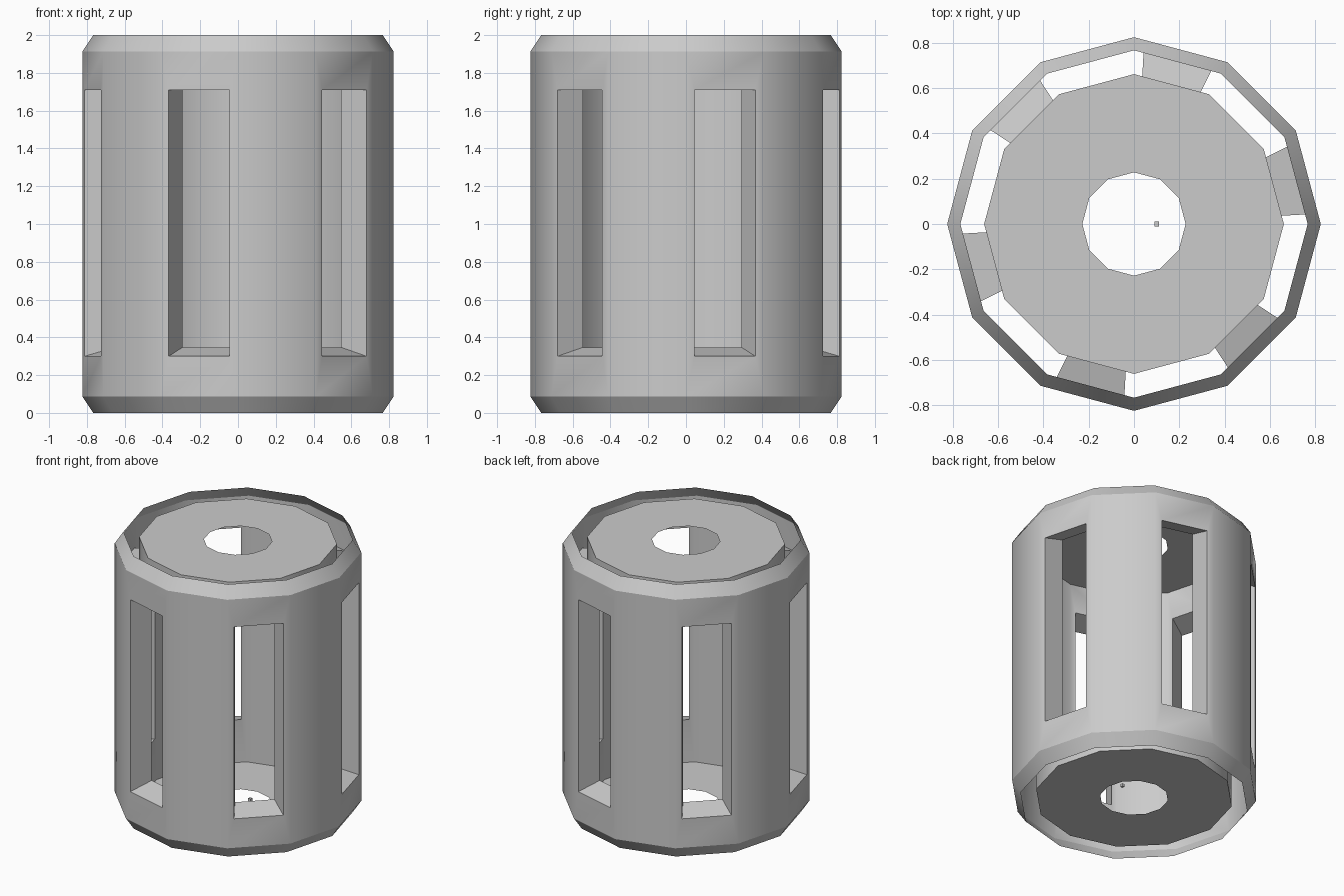
import bpy, bmesh
from math import cos, sin, pi, radians
from mathutils import Vector

if "Cube" in bpy.data.objects:
    bpy.data.objects.remove(bpy.data.objects["Cube"])

N = 12
OUT_R, IN_R = 0.824, 0.661
OUT_SLOT = (0.3, 1.71)     # slot bottom and top on the outer wall
IN_SLOT = (0.347, 1.757)   # same on the inner wall
SLOT_T = (0.11, 0.89)      # slot span across a side


def pt(r, k, z):
    a = 2 * pi * k / N
    return Vector((r * cos(a), r * sin(a), z))


def rect(r, k, z0, z1, t0=0.0, t1=1.0):
    """Four corners on side k, counter-clockwise seen from outside."""
    def c(t, z):
        return pt(r, k, z).lerp(pt(r, k + 1, z), t)
    return [c(t0, z0), c(t1, z0), c(t1, z1), c(t0, z1)]


def bridge(outer, inner):
    return [(outer[i], outer[(i + 1) % 4], inner[(i + 1) % 4], inner[i]) for i in range(4)]


def band(r0, z0, r1, z1):
    return [(pt(r0, k, z0), pt(r0, k + 1, z0), pt(r1, k + 1, z1), pt(r1, k, z1))
            for k in range(N)]


def wall(r, z0, z1, slot):
    """Twelve-sided wall with a slot in every second side."""
    faces = []
    for k in range(N):
        side = rect(r, k, z0, z1)
        if k % 2 == 0:
            faces += bridge(side, rect(r, k, *slot, *SLOT_T))
        else:
            faces.append(side)
    return faces


def make(name, faces):
    bm = bmesh.new()
    for f in faces:
        bm.faces.new([bm.verts.new(v) for v in f])
    bmesh.ops.remove_doubles(bm, verts=bm.verts, dist=1e-4)
    me = bpy.data.meshes.new(name)
    bm.to_mesh(me)
    bm.free()
    me.shade_smooth()
    me.set_sharp_from_angle(angle=radians(31))
    ob = bpy.data.objects.new(name, me)
    bpy.context.collection.objects.link(ob)
    return ob


# Thin outer shell with bevelled, open ends
make("outer_shell",
     band(0.766, 0, OUT_R, 0.087)
     + wall(OUT_R, 0.087, 1.913, OUT_SLOT)
     + band(OUT_R, 1.913, 0.766, 2))

# Hollow inner drum with a hole in each end
make("inner_drum",
     band(0.228, 0.033, IN_R, 0.033)
     + wall(IN_R, 0.033, 1.967, IN_SLOT)
     + band(IN_R, 1.967, 0.228, 1.967))

# Slot frames joining shell and drum
frames = []
for k in range(0, N, 2):
    frames += bridge(rect(OUT_R, k, *OUT_SLOT, *SLOT_T), rect(IN_R, k, *IN_SLOT, *SLOT_T))
make("slot_frames", frames)

# Tiny block inside the drum
bpy.ops.mesh.primitive_cube_add(size=0.02, location=(0.1, 0, 0.09))
bpy.context.object.name = "tiny_block"
